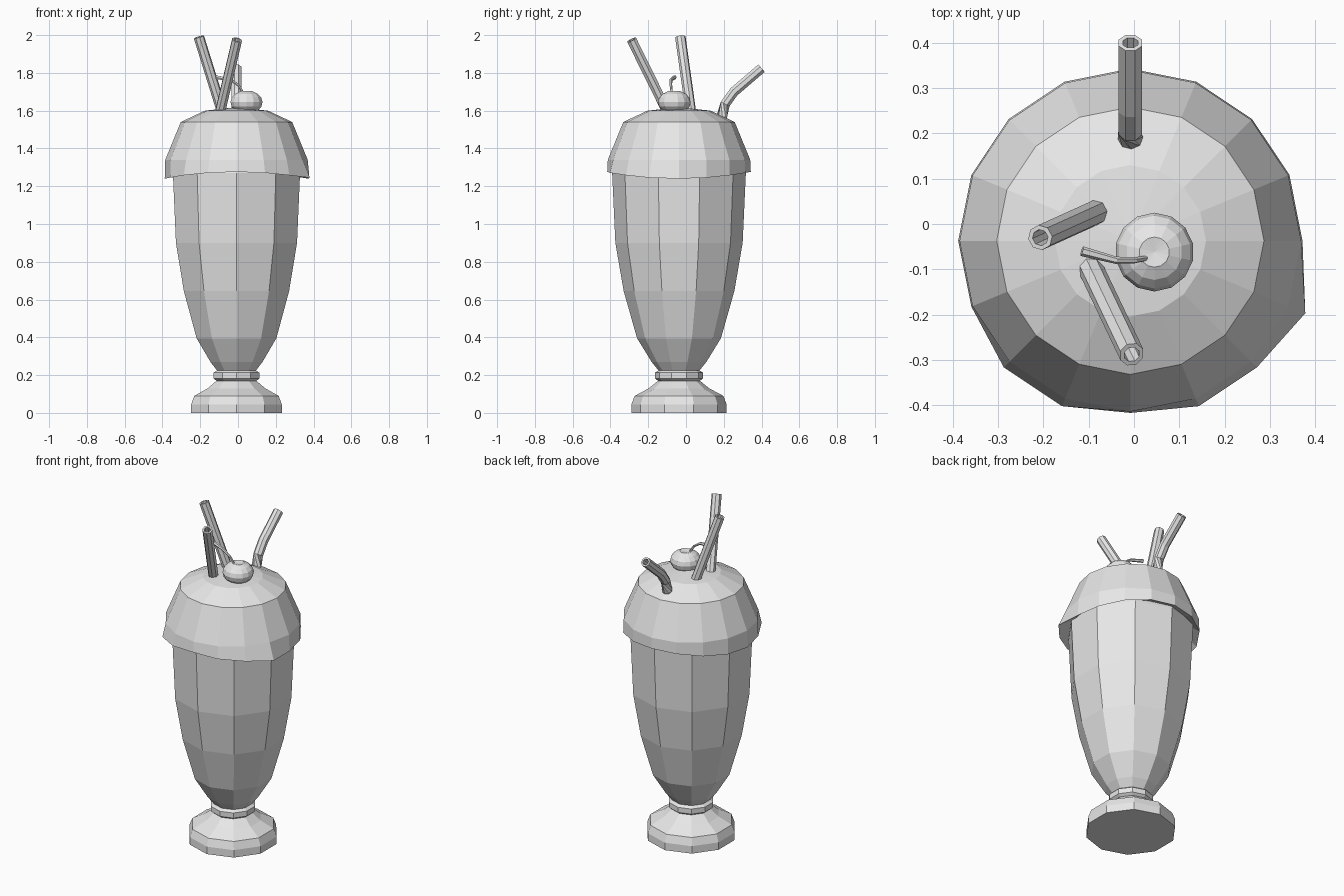
import bpy, bmesh
from math import sin, cos, tau, pi
from mathutils import Vector

cube = bpy.data.objects.get("Cube")
if cube:
    bpy.data.objects.remove(cube)

grey = bpy.data.materials.new("light_grey")
grey.use_nodes = True
grey.diffuse_color = (0.8, 0.8, 0.8, 1)
grey.node_tree.nodes["Principled BSDF"].inputs["Base Color"].default_value = (0.8, 0.8, 0.8, 1)

AXIS = Vector((-0.008, -0.037, 0))


def finish(name, bm):
    bmesh.ops.recalc_face_normals(bm, faces=bm.faces)
    mesh = bpy.data.meshes.new(name)
    bm.to_mesh(mesh)
    bm.free()
    mesh.materials.append(grey)
    obj = bpy.data.objects.new(name, mesh)
    bpy.context.collection.objects.link(obj)
    return obj


def skin(name, rings):
    """Join rings of points with quads and close both ends."""
    bm = bmesh.new()
    loops = [[bm.verts.new(p) for p in ring] for ring in rings]
    for a, b in zip(loops, loops[1:]):
        for i in range(len(a)):
            j = (i + 1) % len(a)
            bm.faces.new((a[i], a[j], b[j], b[i]))
    bm.faces.new(loops[0])
    bm.faces.new(loops[-1])
    return finish(name, bm)


def lathe(name, profile, sides, shape=None):
    """Turn a (radius, height) profile; shape may adjust each point."""
    rings = []
    for k, (r, z) in enumerate(profile):
        ring = []
        for i in range(sides):
            a = tau * i / sides - pi / 2
            rr, zz = shape(k, i, a, r, z) if shape else (r, z)
            ring.append(AXIS + Vector((rr * cos(a), rr * sin(a), zz)))
        rings.append(ring)
    return skin(name, rings)


def tube(name, path, radii, sides=8, bore=0):
    """Sweep a polygon along a path, with an optional hollow far end."""
    pts = [Vector(p) for p in path]
    rings = []

    def ring(p, d, r):
        u = d.cross(Vector((0.3, 1, 0)) if abs(d.y) < 0.3 else Vector((1, 0, 0))).normalized()
        v = d.cross(u)
        turns = [tau * (i + 0.5) / sides for i in range(sides)]
        rings.append([p + r * (cos(t) * u + sin(t) * v) for t in turns])

    # one steady reference per tube keeps the rings from twisting
    for i, (p, r) in enumerate(zip(pts, radii)):
        d = (pts[min(i + 1, len(pts) - 1)] - pts[max(i - 1, 0)]).normalized()
        ring(p, d, r)
    if bore:
        ring(pts[-1], d, bore)
        ring(pts[-1] - d * 0.1, d, bore)
    return skin(name, rings)


# Footed glass
lathe("glass_foot", [(0.252, 0), (0.252, 0.045), (0.235, 0.09), (0.16, 0.13), (0.105, 0.175)], 10)
lathe("stem_ring", [(0.105, 0.165), (0.127, 0.182), (0.127, 0.213), (0.105, 0.228)], 10)
lathe("glass_bowl", [(0.105, 0.22), (0.145, 0.27), (0.222, 0.395), (0.293, 0.645),
                     (0.337, 0.9), (0.354, 1.27), (0.345, 1.3)], 10)

# Cream dome with an uneven, drooping rim
BULGE = {1: 1.04, 2: 1.04, 3: 1.1, 14: 1.04, 15: 1.04}


def droop(k, i, a, r, z):
    if k == 1:
        return r * BULGE.get(i, 1), z - 0.018 * cos(2 * a)
    return r, z


lathe("cream_dome", [(0.33, 1.29), (0.38, 1.258), (0.377, 1.34), (0.295, 1.54),
                     (0.167, 1.6), (0.03, 1.615)], 16, droop)

# Cherry and its stalk
bm = bmesh.new()
bmesh.ops.create_uvsphere(bm, u_segments=14, v_segments=8, radius=0.087)
for v in bm.verts:
    v.co.z *= 0.72
    if v.co.z > 0.062:
        v.co.z -= 0.01
    v.co += Vector((0.045, -0.062, 1.645))
finish("cherry", bm)
tube("cherry_stalk", [(0.03, -0.075, 1.69), (0.002, -0.08, 1.735), (-0.04, -0.08, 1.763),
                      (-0.115, -0.06, 1.777)], [0.006, 0.007, 0.008, 0.011], 6)

# Hollow drinking straws
R, BORE = 0.028, 0.018
tube("straw_left_lean", [(-0.07, 0.032, 1.55), (-0.207, -0.03, 1.99)], [R] * 2, bore=BORE)
tube("straw_front_lean", [(-0.105, -0.078, 1.55), (-0.005, -0.288, 1.975)], [R] * 2, bore=BORE)
tube("bent_straw", [(-0.008, 0.175, 1.5), (-0.008, 0.19, 1.57), (-0.008, 0.207, 1.635),
                    (-0.008, 0.254, 1.7), (-0.008, 0.4, 1.825)], [R] * 5, bore=BORE)
